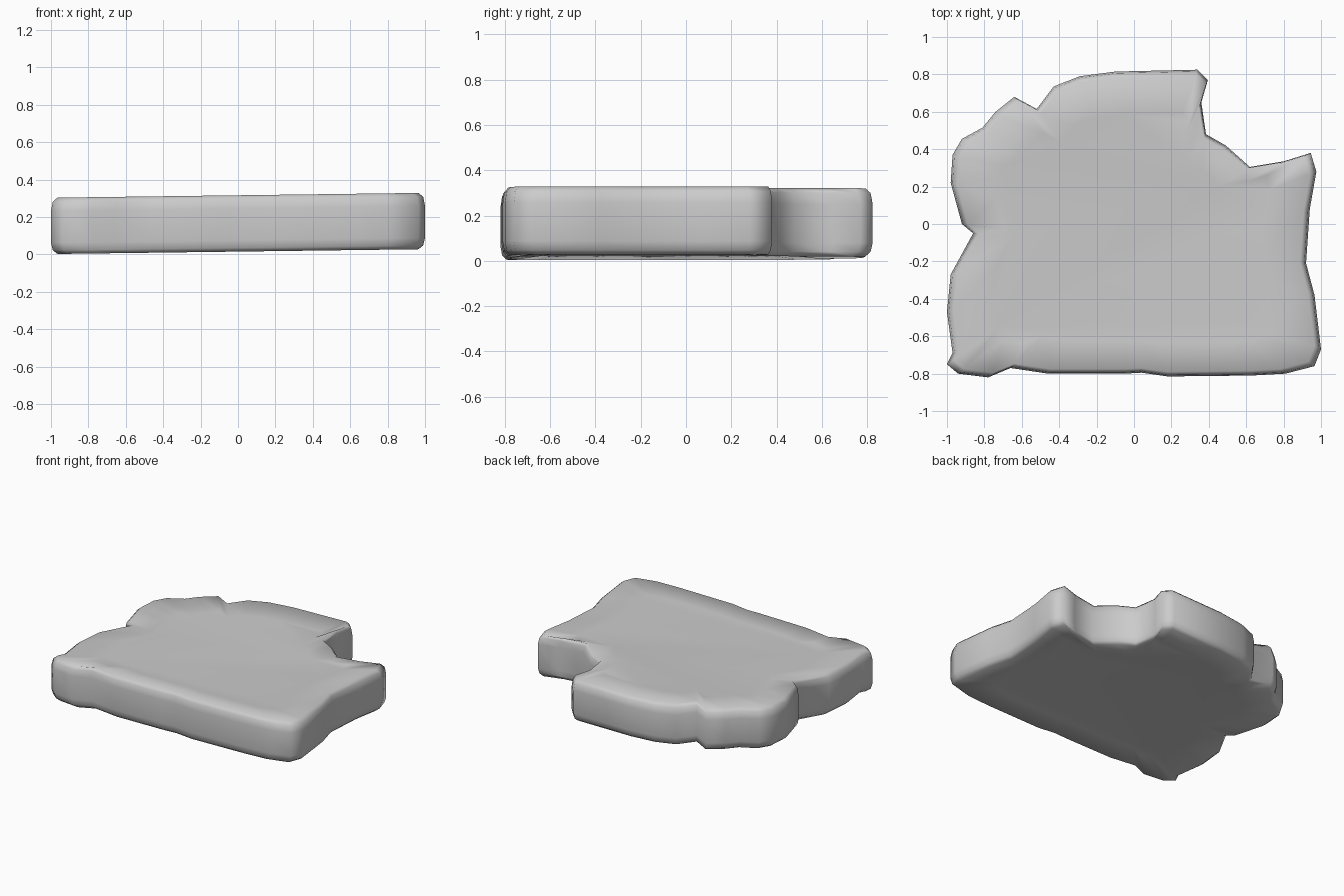
import bpy, bmesh
from mathutils import Vector

# Irregular outline of the slab, clockwise seen from above
OUTLINE = [
    (0.34, 0.825), (0.395, 0.77), (0.36, 0.65), (0.385, 0.48), (0.49, 0.42),
    (0.62, 0.305), (0.80, 0.335), (0.945, 0.38), (0.975, 0.28), (0.94, 0.08),
    (0.92, -0.21), (0.965, -0.38), (1.0, -0.67), (0.965, -0.76), (0.81, -0.80),
    (0.63, -0.81), (0.18, -0.815), (0.04, -0.795), (-0.05, -0.80), (-0.46, -0.80),
    (-0.66, -0.77), (-0.78, -0.82), (-0.94, -0.80), (-1.0, -0.75), (-0.97, -0.69),
    (-1.0, -0.47), (-0.98, -0.27), (-0.86, -0.05), (-0.92, 0.0), (-0.98, 0.22),
    (-0.97, 0.37), (-0.92, 0.455), (-0.81, 0.515), (-0.74, 0.60), (-0.64, 0.68),
    (-0.52, 0.615), (-0.43, 0.735), (-0.29, 0.79), (-0.10, 0.815),
]
CENTRE = Vector((0.0, -0.1))

# Cross-section rings: (scale about the centre, height before tilt)
RINGS = [
    (0.75, 0.033), (0.965, 0.015), (0.99, 0.035), (1.0, 0.075),
    (1.0, 0.245), (0.99, 0.295), (0.965, 0.316), (0.75, 0.298),
]


def ring(bm, scale, height):
    verts = []
    for p in OUTLINE:
        q = CENTRE + (Vector(p) - CENTRE) * scale
        # The slab rises gently to the right
        verts.append(bm.verts.new((q.x, q.y, height + 0.013 * q.x)))
    return verts


bm = bmesh.new()
rings = [ring(bm, s, z) for s, z in RINGS]
n = len(OUTLINE)
for low, high in zip(rings, rings[1:]):
    for i in range(n):
        j = (i + 1) % n
        bm.faces.new((low[i], low[j], high[j], high[i]))

# Slightly sagging top and underside
bm.faces.new(rings[0])
bm.faces.new(rings[-1])
bmesh.ops.recalc_face_normals(bm, faces=bm.faces[:])

mesh = bpy.data.meshes.new("stone_slab")
bm.to_mesh(mesh)
bm.free()
slab = bpy.data.objects.new("stone_slab", mesh)
bpy.context.collection.objects.link(slab)
for poly in mesh.polygons:
    poly.use_smooth = True
